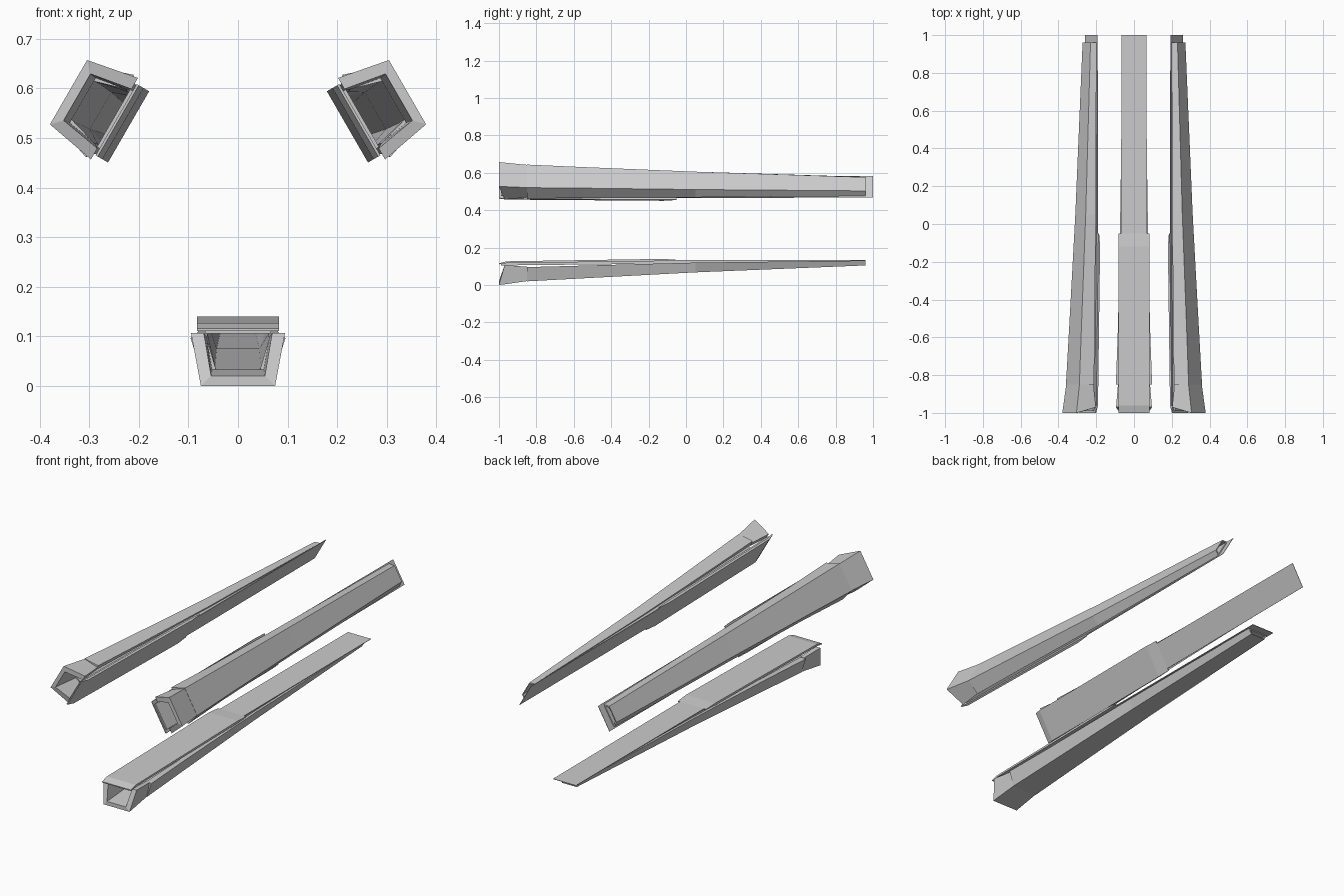
import bpy, math

if "Cube" in bpy.data.objects:
    bpy.data.objects.remove(bpy.data.objects["Cube"])

AXIS_Z = 0.395   # height of the common axis the three arms surround


def make_mesh(name, rings):
    """Skin a row of equal-length rings and cap both ends."""
    n = len(rings[0])
    verts = [(x, y, z - AXIS_Z) for ring in rings for x, y, z in ring]
    faces = []
    for r in range(len(rings) - 1):
        a, b = r * n, (r + 1) * n
        for i in range(n):
            j = (i + 1) % n
            faces.append((a + i, a + j, b + j, b + i))
    last = (len(rings) - 1) * n
    if n == 8:   # channel: cap with left wall, floor and right wall
        caps = [(0, 7, 6, 1), (1, 6, 5, 2), (2, 5, 4, 3)]
    else:
        caps = [(3, 2, 1, 0)]
    faces += caps
    faces += [tuple(last + i for i in reversed(c)) for c in caps]
    mesh = bpy.data.meshes.new(name)
    mesh.from_pydata(verts, [], faces)
    import bmesh
    bm = bmesh.new()
    bm.from_mesh(mesh)
    bmesh.ops.recalc_face_normals(bm, faces=bm.faces)
    bm.to_mesh(mesh)
    bm.free()
    return mesh


def channel(y, wb, zb, wt, zt, wall, floor, y_top=None):
    """U-shaped section, open at the top."""
    yt = y if y_top is None else y_top
    ib, it = wb - wall * 0.8, wt - wall
    return [(-wt, yt, zt), (-wb, y, zb), (wb, y, zb), (wt, yt, zt),
            (it, yt, zt), (ib, y, zb + floor), (-ib, y, zb + floor), (-it, yt, zt)]


def slab(y, w, z0, z1):
    """Flat rectangular section."""
    return [(-w, y, z0), (w, y, z0), (w, y, z1), (-w, y, z1)]


parts = {
    # flared mouth with a raked rim
    "front_collar": [
        channel(-1.0, 0.075, 0.0, 0.095, 0.107, 0.026, 0.02, y_top=-0.97),
        channel(-0.85, 0.070, 0.021, 0.085, 0.098, 0.022, 0.012)],
    # long tapering trough
    "channel_body": [
        channel(-0.85, 0.071, 0.020, 0.096, 0.096, 0.033, 0.013),
        channel(-0.55, 0.065, 0.036, 0.085, 0.104, 0.024, 0.010),
        channel(0.05, 0.055, 0.068, 0.073, 0.120, 0.015, 0.007),
        channel(0.96, 0.042, 0.105, 0.059, 0.131, 0.008, 0.004)],
    # narrow strip closing the trough
    "liner_strip": [
        slab(-0.99, 0.067, 0.105, 0.118),
        slab(-0.05, 0.062, 0.115, 0.132),
        slab(0.96, 0.050, 0.128, 0.134)],
    # wide inner plate with sloped ends
    "wide_plate": [
        slab(-1.0, 0.083, 0.111, 0.116),
        slab(-0.96, 0.083, 0.117, 0.127),
        slab(-0.12, 0.083, 0.128, 0.140),
        slab(-0.05, 0.081, 0.131, 0.135)],
    # thin plate overhanging the rear
    "rear_plate": [
        slab(-0.10, 0.069, 0.131, 0.135),
        slab(1.0, 0.066, 0.133, 0.135)],
}

# three copies of the arm around the long axis
for part, rings in parts.items():
    mesh = make_mesh(part, rings)
    for side, angle in (("lower", 0), ("upper_right", -120), ("upper_left", 120)):
        ob = bpy.data.objects.new(f"{side}_{part}", mesh)
        ob.location.z = AXIS_Z
        ob.rotation_euler.y = math.radians(angle)
        bpy.context.collection.objects.link(ob)
